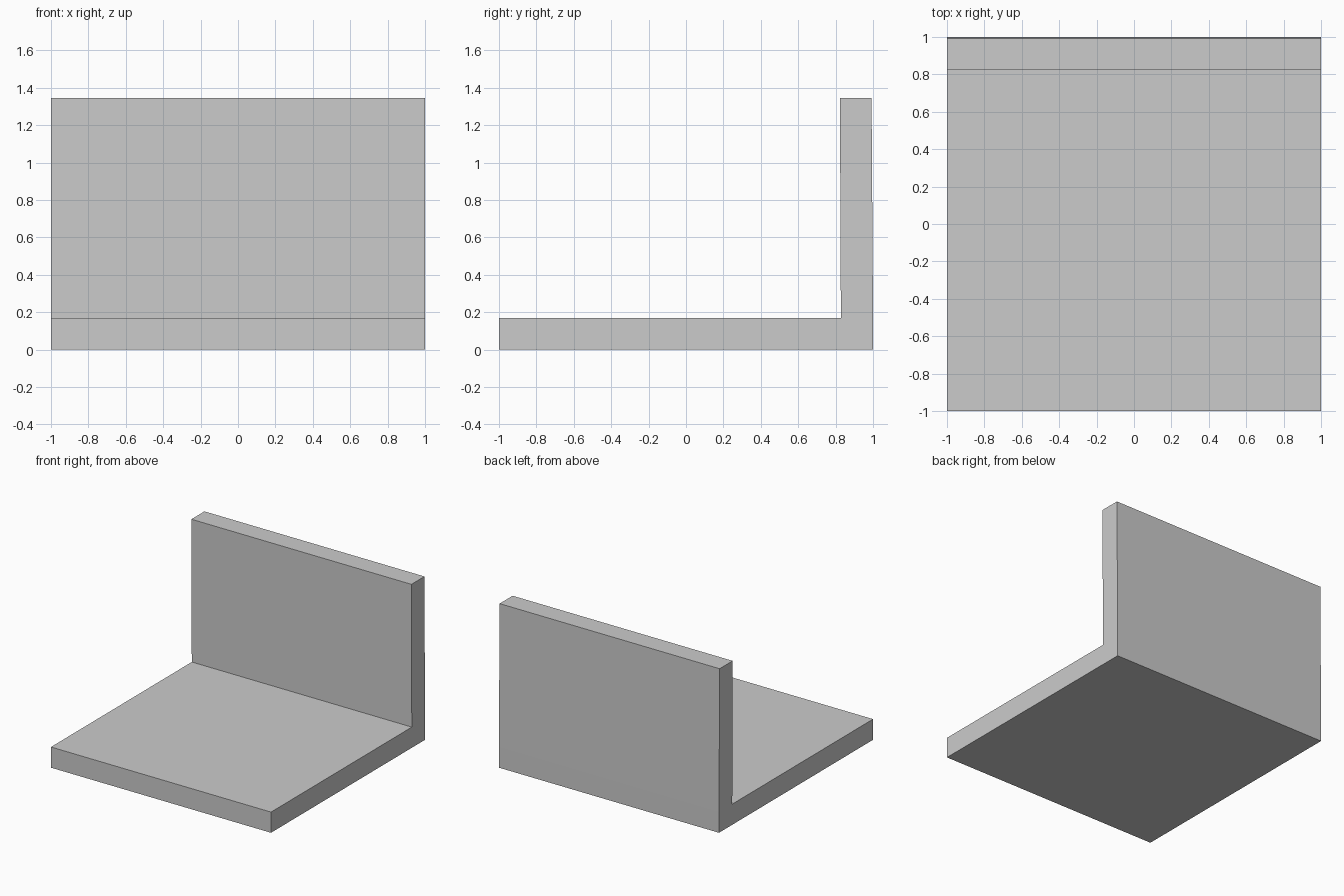
import bpy
import bmesh

if "Cube" in bpy.data.objects:
    bpy.data.objects.remove(bpy.data.objects["Cube"])


def extruded_part(name, profile, half_width=1.0):
    """Extrude a (y, z) side profile across the full width in x."""
    bm = bmesh.new()
    face = bm.faces.new([bm.verts.new((-half_width, y, z)) for y, z in profile])
    moved = bmesh.ops.extrude_face_region(bm, geom=[face])["geom"]
    verts = [g for g in moved if isinstance(g, bmesh.types.BMVert)]
    bmesh.ops.translate(bm, verts=verts, vec=(2 * half_width, 0, 0))
    bmesh.ops.recalc_face_normals(bm, faces=bm.faces)
    mesh = bpy.data.meshes.new(name)
    bm.to_mesh(mesh)
    bm.free()
    obj = bpy.data.objects.new(name, mesh)
    bpy.context.collection.objects.link(obj)
    return obj


THICK = 0.17

# Flat square floor slab
extruded_part("floor_slab", [(-1, 0), (1, 0), (1, THICK), (-1, THICK)])

# Upright back wall on the rear edge, leaning very slightly forward
extruded_part("back_wall", [(0.828, THICK), (1.0, THICK), (0.992, 1.345), (0.823, 1.345)])
